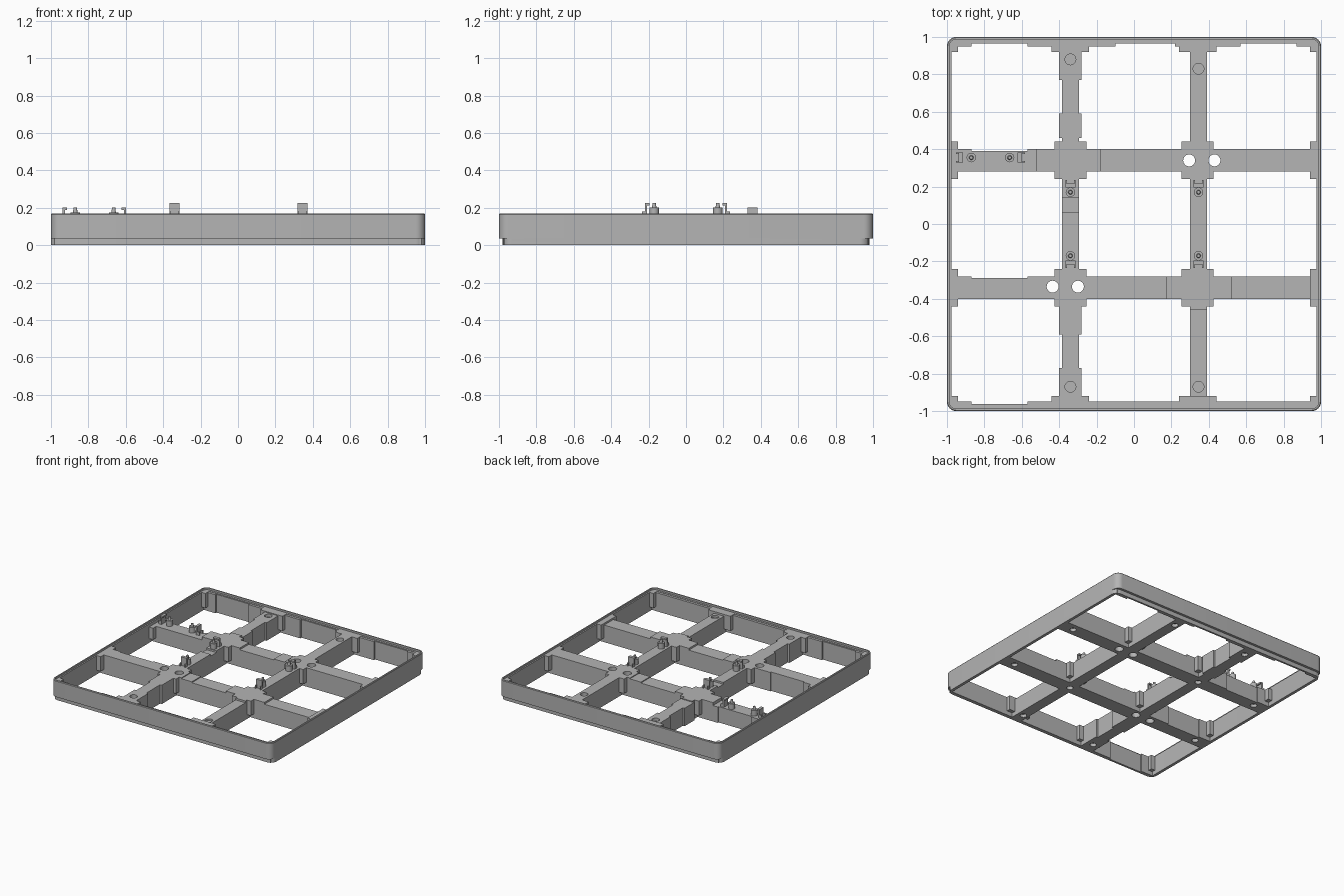
import bpy, bmesh, math
from mathutils import Matrix, Vector

if "Cube" in bpy.data.objects:
    bpy.data.objects.remove(bpy.data.objects["Cube"], do_unlink=True)

grey = bpy.data.materials.new("mid grey plastic")
grey.use_nodes = True
colour = (0.46, 0.46, 0.46, 1)
grey.diffuse_color = colour
grey.node_tree.nodes["Principled BSDF"].inputs["Base Color"].default_value = colour


def finish(name, bm):
    mesh = bpy.data.meshes.new(name)
    bmesh.ops.recalc_face_normals(bm, faces=bm.faces[:])
    bm.to_mesh(mesh)
    bm.free()
    mesh.materials.append(grey)
    obj = bpy.data.objects.new(name, mesh)
    bpy.context.collection.objects.link(obj)
    return obj


def smooth(obj):
    bpy.ops.object.select_all(action='DESELECT')
    obj.select_set(True)
    bpy.context.view_layer.objects.active = obj
    bpy.ops.object.shade_smooth_by_angle(angle=math.radians(35))


def box(bm, x0, x1, y0, y1, z0, z1):
    centre = Vector((x0 + x1, y0 + y1, z0 + z1)) / 2
    size = Matrix.Diagonal((x1 - x0, y1 - y0, z1 - z0, 1))
    bmesh.ops.create_cube(bm, size=1, matrix=Matrix.Translation(centre) @ size)


def cylinder(bm, x, y, r, z0, z1, top=None):
    bmesh.ops.create_cone(bm, cap_ends=True, segments=24, radius1=r,
                          radius2=r if top is None else top, depth=z1 - z0,
                          matrix=Matrix.Translation((x, y, (z0 + z1) / 2)))


def rounded_loop(bm, hx, hy, r, z):
    verts = []
    for i, (sx, sy) in enumerate(((1, 1), (-1, 1), (-1, -1), (1, -1))):
        for k in range(9):
            a = (i + k / 8) * math.pi / 2
            verts.append(bm.verts.new((sx * (hx - r) + r * math.cos(a),
                                       sy * (hy - r) + r * math.sin(a), z)))
    return verts


# Outer frame: one stepped section swept round a rounded square
T = 0.155
MID = 0.14
bm = bmesh.new()
section = ((1, .98, .05, 0), (1, .98, .05, .035), (1, 1, .05, .035), (1, 1, .05, .165),
           (.996, .996, .046, .17), (.987, .987, .037, .17), (.987, .987, .037, T),
           (.976, .97, .026, T), (.976, .97, .026, 0))
loops = [rounded_loop(bm, *s) for s in section]
for a, b in zip(loops, loops[1:] + loops[:1]):
    for i in range(len(a)):
        j = (i + 1) % len(a)
        bm.faces.new((a[i], a[j], b[j], b[i]))
smooth(finish("outer_frame", bm))

# Crossing bars, built in stepped lengths: start, end, top height
C = 0.34
bm = bmesh.new()
for y, lengths in (
        (C, ((-.98, -.87, .13), (-.57, -.525, .13), (-.525, -.18, T), (-.18, .13, MID),
             (.13, .23, .148), (.23, .98, T))),
        (-C, ((-.98, -.87, T), (-.57, -.235, T), (-.235, -.14, .148), (-.14, .17, MID),
              (.17, .52, T), (.52, .98, MID)))):
    for x0, x1, top in lengths:
        box(bm, x0, x1, y - .06, y + .06, 0, top)
box(bm, -.87, -.57, C - .06, C + .05, 0, .13)
box(bm, -.87, -.57, -C - .06, -C + .05, 0, T)
for x, lengths in (
        (-C, ((-.97, -.28, T), (-.28, .065, T), (.065, .14, MID), (.14, .47, T), (.47, .97, .148))),
        (C + .005, ((-.97, -.46, MID), (-.46, .97, T)))):
    for y0, y1, top in lengths:
        box(bm, x - .045, x + .045, y0, y1, 0, top)
for y0, y1, top in ((.46, .59, .148), (.77, .97, .148), (-.59, -.4, T), (-.97, -.77, T)):
    box(bm, -C - .06, -C + .06, y0, y1, 0, top)

# Widened junctions, with short ribs against the walls
for sx in (-1, 1):
    for sy in (-1, 1):
        x, y = sx * C, sy * C
        box(bm, x - .085, x + .085, y - .1, y + .1, .035, T)
        x0, x1 = sorted((sx * .94, sx * .98))
        y0, y1 = sorted((sy * .92, sy * .975))
        box(bm, x0, x1, y - .1, y + .1, .035, .13 if (sx, sy) == (-1, 1) else T)
        box(bm, x - .1, x + .1, y0, y1, .035, T)
        box(bm, x0, x1, y0, y1, .035, T)
grid = finish("crossing_bars", bm)

# Hole cutter: through holes and shallow screw recesses
bm = bmesh.new()
for x, y in ((.295, C), (.43, C), (-.435, -.335), (-.3, -.335)):
    cylinder(bm, x, y, .032, -.05, .3)
for x, y in ((-C, .88), (C + .005, .83), (-C, -.87), (C + .005, -.87)):
    cylinder(bm, x, y, .029, .125, .3)
for x, y in ((.88, C), (.88, -C), (-.88, -C), (-.88, C), (C, -C), (-C, C),
             (-C, -.88), (C, -.88), (-C, .88), (C, .88)):
    cylinder(bm, x, y, .025, -.05, .025)
cutter = finish("hole_cutter", bm)
cutter.hide_render = True
cutter.hide_viewport = True
cut = grid.modifiers.new("holes", 'BOOLEAN')
cut.operation = 'DIFFERENCE'
cut.solver = 'EXACT'
cut.use_self = True
cut.object = cutter

# Ledges along the front and back walls, with shallow gaps
bm = bmesh.new()
for x0, x1 in ((-.98, -.87), (-.57, -.1), (.22, .57), (.87, .98)):
    box(bm, x0, x1, .95, .975, 0, T - .003)
for x0, x1 in ((-.98, -.87), (-.57, .98)):
    box(bm, x0, x1, -.975, -.95, 0, T - .003)
box(bm, -.97, .97, .965, .975, 0, T - .006)
box(bm, -.97, .97, -.975, -.963, 0, T - .006)
finish("wall_ledges", bm)


# Stepped locating peg paired with a hooked clip
def mount(name, x, y, direction, gap, base):
    bm = bmesh.new()
    cylinder(bm, 0, 0, .025, -.01, .045)
    cylinder(bm, 0, 0, .012, .045, .07, .009)
    box(bm, gap, gap + .012, -.026, .026, -.01, .07)
    box(bm, gap - .012, gap + .002, -.026, .026, .058, .07)
    for side in (-1, 1):
        box(bm, gap + .01, gap + .028, side * .022 - .004, side * .022 + .004, -.01, .025)
    bm.transform(Matrix.Translation((x, y, base)) @ Matrix.Rotation(direction, 4, 'Z'))
    smooth(finish(name, bm))


for x, side in ((-C, "right"), (C + .005, "left")):
    mount("back_" + side + "_mount", x, .17, math.pi / 2, .038, T)
    mount("front_" + side + "_mount", x, -.17, -math.pi / 2, .038, T)
mount("outer_end_mount", -.87, .355, math.pi, .055, .13)
mount("inner_end_mount", -.665, .355, 0, .055, .13)
